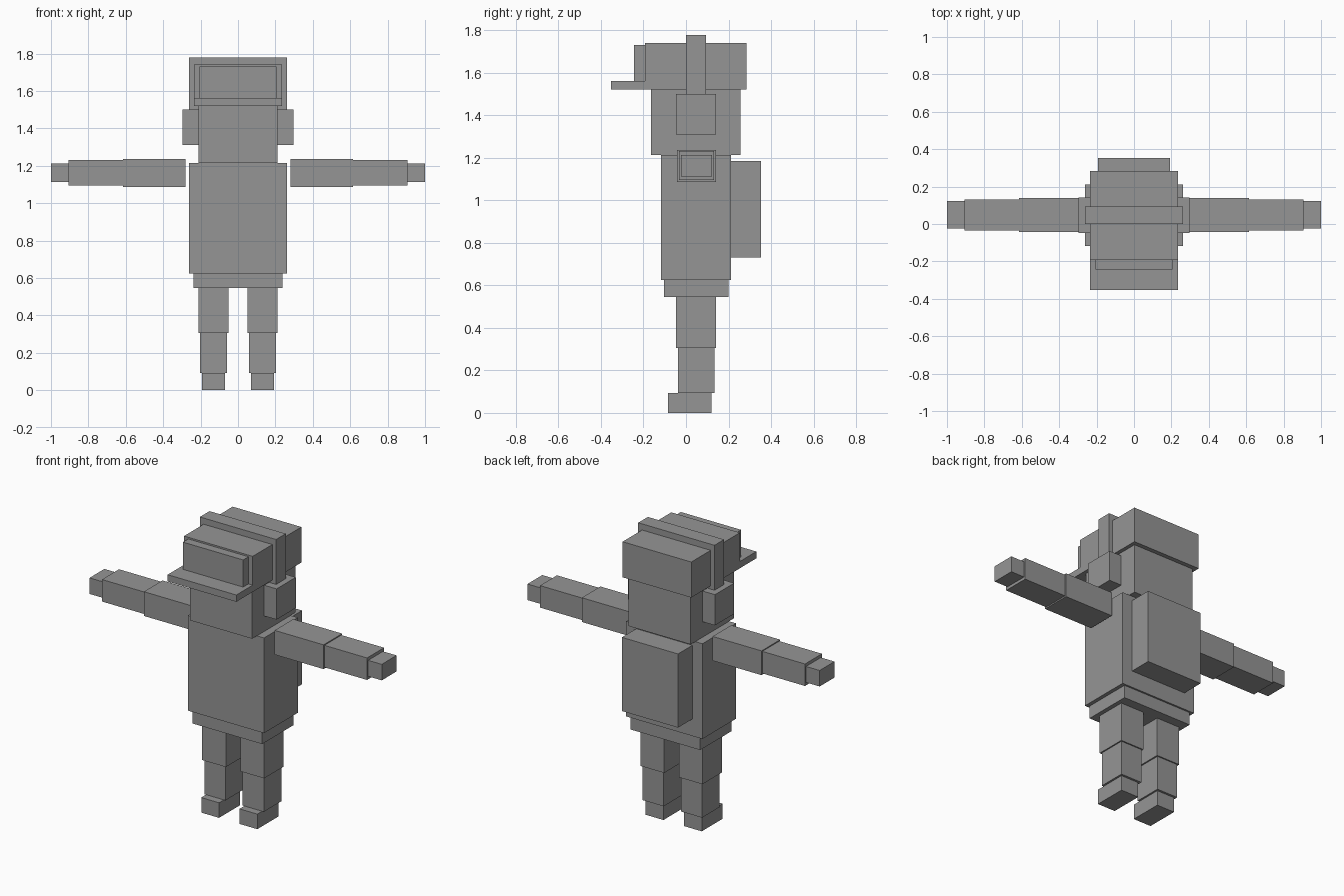
import bpy
import bmesh
from mathutils import Matrix, Vector

if "Cube" in bpy.data.objects:
    bpy.data.objects.remove(bpy.data.objects["Cube"])

# One flat colour for the whole figure
grey = bpy.data.materials.new("plain grey")
grey.diffuse_color = (0.3, 0.3, 0.3, 1)
grey.use_nodes = True
grey.node_tree.nodes["Principled BSDF"].inputs["Base Color"].default_value = grey.diffuse_color


def box(name, x, y, z):
    """Flat-faced box spanning the given (min, max) ranges."""
    lo, hi = Vector((x[0], y[0], z[0])), Vector((x[1], y[1], z[1]))
    bm = bmesh.new()
    bmesh.ops.create_cube(bm, size=1, matrix=Matrix.LocRotScale((lo + hi) / 2, None, hi - lo))
    mesh = bpy.data.meshes.new(name)
    bm.to_mesh(mesh)
    bm.free()
    mesh.materials.append(grey)
    obj = bpy.data.objects.new(name, mesh)
    bpy.context.collection.objects.link(obj)
    return obj


def centred(name, half, y, z):
    return box(name, (-half, half), y, z)


def pair(name, x, y, z):
    """Matching boxes on both sides of the body."""
    box("right_" + name, x, y, z)
    box("left_" + name, (-x[1], -x[0]), y, z)


# Trunk and backpack
centred("torso", 0.261, (-0.118, 0.212), (0.625, 1.214))
centred("pelvis", 0.238, (-0.104, 0.201), (0.546, 0.625))
centred("backpack", 0.192, (0.212, 0.352), (0.73, 1.186))

# Head, cap and headphones
centred("head", 0.212, (-0.165, 0.257), (1.214, 1.52))
centred("cap", 0.235, (-0.192, 0.284), (1.52, 1.74))
centred("cap_front_panel", 0.206, (-0.244, -0.192), (1.562, 1.73))
centred("cap_brim", 0.235, (-0.352, -0.192), (1.52, 1.562))
centred("headband", 0.261, (0.0, 0.094), (1.5, 1.778))
pair("earcup", (0.212, 0.297), (-0.047, 0.141), (1.31, 1.5))

# Arms
pair("upper_arm", (0.28, 0.615), (-0.042, 0.14), (1.087, 1.237))
pair("forearm", (0.615, 0.907), (-0.034, 0.132), (1.095, 1.231))
pair("hand", (0.907, 1.0), (-0.023, 0.122), (1.113, 1.212))

# Legs
pair("thigh", (0.05, 0.212), (-0.047, 0.142), (0.305, 0.546))
pair("shin", (0.059, 0.204), (-0.038, 0.134), (0.093, 0.305))
pair("foot", (0.07, 0.192), (-0.085, 0.12), (0.0, 0.093))
